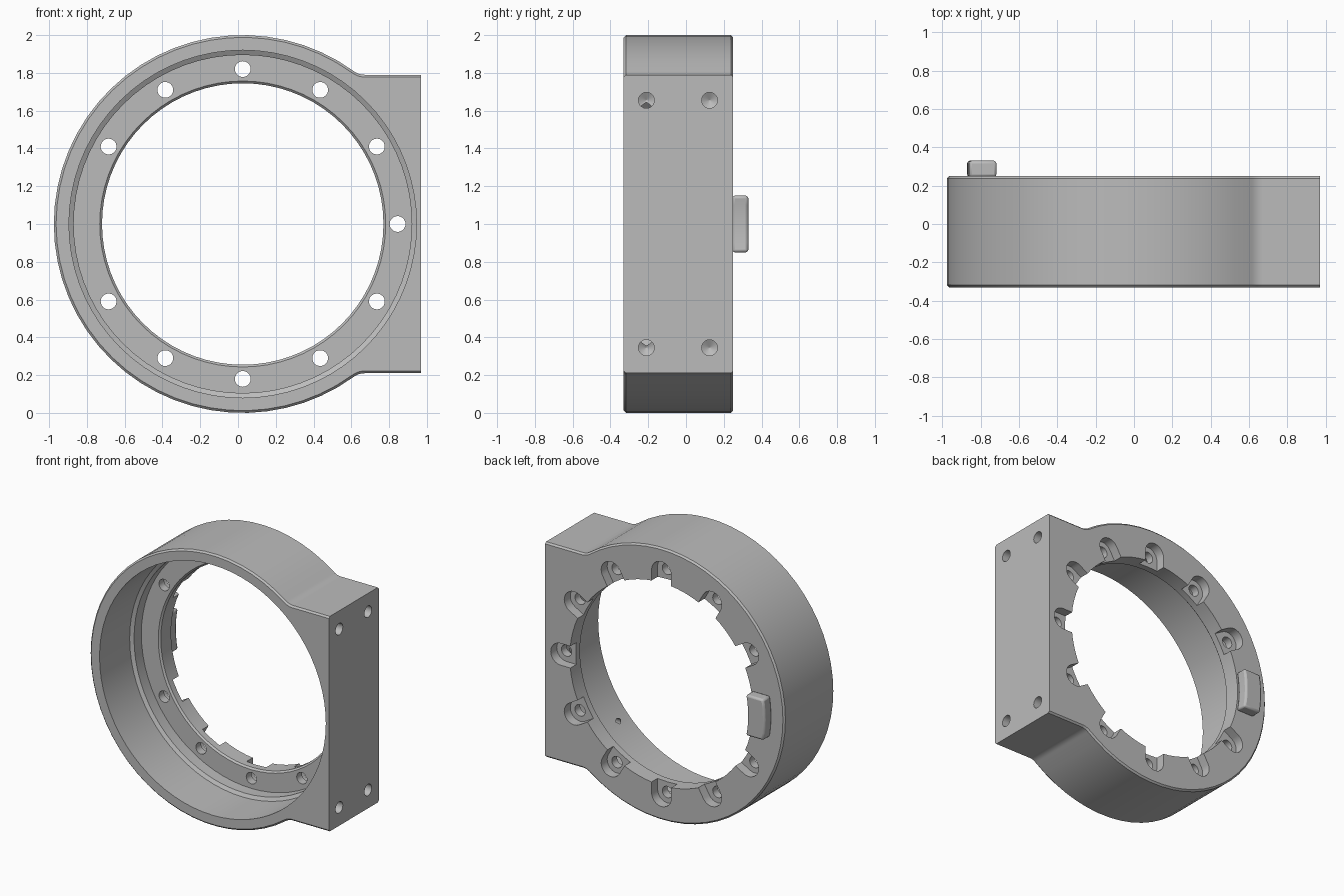
import bpy, bmesh, math
from mathutils import Matrix, Vector

if "Cube" in bpy.data.objects:
    bpy.data.objects.remove(bpy.data.objects["Cube"])

CX, CZ = 0.025, 1.0            # ring axis
FRONT, BACK = -0.33, 0.25      # body faces
RIGHT = 0.97                   # mounting face

grey = bpy.data.materials.new("grey")
grey.diffuse_color = (0.5, 0.5, 0.5, 1)
grey.use_nodes = True
grey.node_tree.nodes["Principled BSDF"].inputs["Base Color"].default_value = grey.diffuse_color


def finish(bm, name):
    bmesh.ops.recalc_face_normals(bm, faces=bm.faces)
    me = bpy.data.meshes.new(name)
    bm.to_mesh(me)
    bm.free()
    ob = bpy.data.objects.new(name, me)
    bpy.context.collection.objects.link(ob)
    me.materials.append(grey)
    return ob


def loft(sections, bm=None):
    """Skin closed loops of points and cap both ends."""
    bm = bm or bmesh.new()
    loops = [[bm.verts.new(p) for p in s] for s in sections]
    n = len(loops[0])
    for a, b in zip(loops, loops[1:]):
        for i in range(n):
            bm.faces.new((a[i], a[(i + 1) % n], b[(i + 1) % n], b[i]))
    bm.faces.new(loops[0])
    bm.faces.new(loops[-1])
    return bm


def circle(r, y, n):
    return [(CX + r * math.cos(2 * math.pi * i / n), y,
             CZ + r * math.sin(2 * math.pi * i / n)) for i in range(n)]


def body_outline(off, y):
    """Ring blended into the mounting block by fillets."""
    R, h, f = 1.0 - off, 0.79 - off, 0.1 + off
    d = math.sqrt((R + f) ** 2 - (h + f) ** 2)
    a0 = math.atan2(h + f, d)
    upper = [(RIGHT - CX, h)]
    for i in range(7):                       # fillet
        t = -math.pi / 2 + (a0 - math.pi / 2) * i / 6
        upper.append((d + f * math.cos(t), h + f + f * math.sin(t)))
    for i in range(1, 23):                   # ring, up to the far left
        t = a0 + (math.pi - a0) * i / 22
        upper.append((R * math.cos(t), R * math.sin(t)))
    pts = upper + [(x, -z) for x, z in reversed(upper[:-1])]
    return [(CX + x, y, CZ + z) for x, z in pts]


def cut(target, cutter):
    mod = target.modifiers.new("cut", 'BOOLEAN')
    mod.operation, mod.solver, mod.object = 'DIFFERENCE', 'EXACT', cutter
    bpy.context.view_layer.objects.active = target
    bpy.ops.object.modifier_apply(modifier=mod.name)
    bpy.data.objects.remove(cutter)


# Housing body with chamfered rims
c = 0.012
body = finish(loft([body_outline(c, FRONT), body_outline(0, FRONT + c),
                    body_outline(0, BACK - c), body_outline(c, BACK)]), "housing")

# Stepped bore leaving a flange at the back
bore = [(0.92, -0.4), (0.92, 0.02), (0.895, 0.035), (0.895, 0.12),
        (0.757, 0.12), (0.745, 0.132), (0.745, 0.4)]
cut(body, finish(loft([circle(r, y, 72) for r, y in bore]), "bore_cutter"))

# Bolt holes and bolt head pockets that open into the bore
pockets, holes = bmesh.new(), bmesh.new()
for k in range(12):
    if k == 6:
        continue
    a = math.radians(30 * k)
    rad, tan = Vector((math.cos(a), 0, math.sin(a))), Vector((-math.sin(a), 0, math.cos(a)))
    axis = Vector((CX, 0, CZ))
    slot = [(0.66, -0.08)]
    slot += [(0.82 + 0.08 * math.cos(t), 0.08 * math.sin(t))
             for t in [math.radians(-90 + 15 * i) for i in range(13)]]
    slot += [(0.66, 0.08)]
    loft([[axis + rad * u + tan * v + Vector((0, y, 0)) for u, v in slot]
          for y in (0.18, 0.3)], pockets)
    dot = [(0.82 + 0.042 * math.cos(i * math.pi / 10), 0.042 * math.sin(i * math.pi / 10))
           for i in range(20)]
    loft([[axis + rad * u + tan * v + Vector((0, y, 0)) for u, v in dot]
          for y in (0.06, 0.28)], holes)
cut(body, finish(pockets, "pocket_cutter"))
cut(body, finish(holes, "hole_cutter"))

# Blind mounting holes with conical ends
drills = bmesh.new()
for y in (-0.21, 0.125):
    for z in (0.345, 1.655):
        loft([[(x, y + r * math.cos(i * math.pi / 10), z + r * math.sin(i * math.pi / 10))
               for i in range(20)]
              for x, r in ((1.05, 0.042), (0.70, 0.042), (0.676, 0.001))], drills)
cut(body, finish(drills, "drill_cutter"))

# Curved locating key on the back
zs = [-0.15 + 0.05 * i for i in range(7)]
outline = [(CX - math.sqrt(0.895 ** 2 - z * z), CZ + z) for z in zs]
outline += [(CX - math.sqrt(0.755 ** 2 - z * z), CZ + z) for z in reversed(zs)]
key = finish(loft([[(x, y, z) for x, z in outline] for y in (0.245, 0.33)]), "locating_key")
bev = key.modifiers.new("bevel", 'BEVEL')
bev.width, bev.segments, bev.limit_method = 0.014, 2, 'ANGLE'

# Smooth the curved walls, keep the edges sharp
for ob in (body, key):
    bpy.ops.object.select_all(action='DESELECT')
    ob.select_set(True)
    bpy.context.view_layer.objects.active = ob
    bpy.ops.object.shade_smooth_by_angle(angle=math.radians(25))
